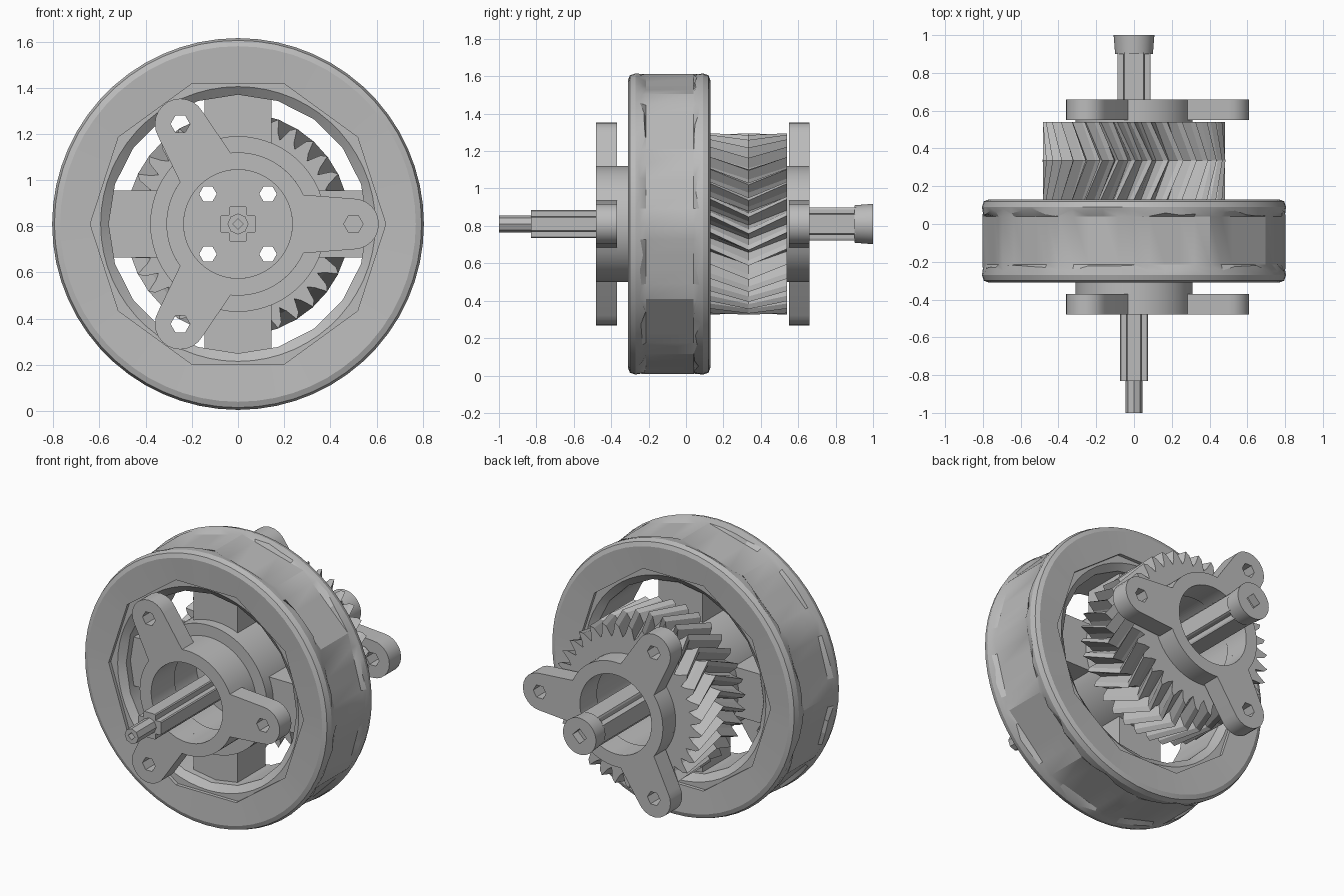
import bpy
import bmesh
import math
import random
from math import pi, cos, sin, tau

if "Cube" in bpy.data.objects:
    bpy.data.objects.remove(bpy.data.objects["Cube"], do_unlink=True)
random.seed(4)
AXLE_Z = 0.81
SEG = 60

grey = bpy.data.materials.new("mid_grey")
grey.use_nodes = True
grey.diffuse_color = (0.5, 0.5, 0.5, 1)
grey.node_tree.nodes["Principled BSDF"].inputs["Base Color"].default_value = (0.5, 0.5, 0.5, 1)


def add_object(name, mesh, smooth=True):
    mesh.materials.clear()
    mesh.materials.append(grey)
    obj = bpy.data.objects.new(name, mesh)
    bpy.context.collection.objects.link(obj)
    obj.location.z = AXLE_Z
    if smooth:
        bpy.ops.object.select_all(action='DESELECT')
        obj.select_set(True)
        bpy.context.view_layer.objects.active = obj
        bpy.ops.object.shade_smooth_by_angle(angle=math.radians(22))
    return obj


# Radius rules: circle, regular polygon and cross as functions of the angle
def circle(r):
    return lambda a: r


def polygon(r, n):
    step = tau / n
    return lambda a: r * cos(step / 2) / cos((a + 1e-9) % step - step / 2)


def cross(long, short):
    def rect(a, w, h):
        return min(w / max(abs(cos(a)), 1e-6), h / max(abs(sin(a)), 1e-6))
    return lambda a: max(rect(a, long, short), rect(a, short, long))


# Loft rings around the y axis; each ring is (radius rule, y or y rule, twist)
def loft(name, rings, closed=True, seg=SEG, smooth=True):
    bm = bmesh.new()
    loops = []
    for ring in rings:
        rule, y = ring[:2]
        twist = ring[2] if len(ring) > 2 else 0
        loop = []
        for i in range(seg):
            a = tau * i / seg
            r = rule(a)
            depth = y(a) if callable(y) else y
            loop.append(bm.verts.new((r * cos(a + twist), depth, r * sin(a + twist))))
        loops.append(loop)
    pairs = list(zip(loops, loops[1:]))
    if closed:
        pairs.append((loops[-1], loops[0]))
    else:
        bm.faces.new(loops[0])
        bm.faces.new(loops[-1])
    for p, q in pairs:
        for i in range(seg):
            j = (i + 1) % seg
            bm.faces.new((p[i], p[j], q[j], q[i]))
    bmesh.ops.recalc_face_normals(bm, faces=bm.faces[:])
    mesh = bpy.data.meshes.new(name)
    bm.to_mesh(mesh)
    bm.free()
    return add_object(name, mesh, smooth)


def tube(name, inner, outer, y0, y1):
    return loft(name, [(circle(inner), y0), (circle(outer), y0),
                       (circle(outer), y1), (circle(inner), y1)])


def arc(cx, cy, r, a0, a1, n):
    return [(cx + r * cos(a0 + (a1 - a0) * i / n), cy + r * sin(a0 + (a1 - a0) * i / n))
            for i in range(n + 1)]


# Flat plate with holes, facing the front
def plate(name, outlines, y, thickness):
    curve = bpy.data.curves.new(name, 'CURVE')
    curve.dimensions = '2D'
    curve.fill_mode = 'BOTH'
    curve.extrude = thickness / 2
    for pts in outlines:
        spline = curve.splines.new('POLY')
        spline.points.add(len(pts) - 1)
        for point, (px, pz) in zip(spline.points, pts):
            point.co = (px, pz, 0, 1)
        spline.use_cyclic_u = True
    temp = bpy.data.objects.new(name + "_outline", curve)
    bpy.context.collection.objects.link(temp)
    graph = bpy.context.evaluated_depsgraph_get()
    mesh = bpy.data.meshes.new_from_object(temp.evaluated_get(graph))
    bpy.data.objects.remove(temp, do_unlink=True)
    bm = bmesh.new()
    bm.from_mesh(mesh)
    bmesh.ops.remove_doubles(bm, verts=bm.verts[:], dist=1e-5)
    bmesh.ops.recalc_face_normals(bm, faces=bm.faces[:])
    bm.to_mesh(mesh)
    bm.free()
    obj = add_object(name, mesh)
    obj.rotation_euler.x = pi / 2
    obj.location.y = y
    return obj


def hole(cx, cz, r, n):
    return arc(cx, cz, r, 0, tau * (n - 1) / n, n - 1)


# Tyre: round shoulders, twelve-sided tread, ten-sided opening
def ragged(y, amount):
    return lambda a: y + random.uniform(-amount, amount)


loft("tyre", [
    (polygon(0.64, 10), -0.30), (circle(0.77), -0.31), (circle(0.795), -0.30),
    (circle(0.805), -0.27), (circle(0.80), ragged(-0.235, 0.02)),
    (polygon(0.803, 12), -0.215), (polygon(0.803, 12), 0.04),
    (circle(0.80), ragged(0.06, 0.02)), (circle(0.805), 0.09),
    (circle(0.795), 0.12), (circle(0.77), 0.13), (polygon(0.64, 10), 0.12)])

# Rim inside the tyre opening
loft("rim", [
    (polygon(0.56, 20), -0.25), (circle(0.595), -0.28), (polygon(0.66, 10), -0.28),
    (polygon(0.66, 10), 0.10), (circle(0.595), 0.10), (polygon(0.56, 20), 0.07)])

# Hub and four broad spokes
tube("hub", 0.24, 0.38, -0.27, 0.14)
for k in range(4):
    bm = bmesh.new()
    bmesh.ops.create_cube(bm, size=1)
    for v in bm.verts:
        v.co = (0.45 + v.co.x * 0.26, -0.08 + v.co.y * 0.26, v.co.z * 0.29)
    mesh = bpy.data.meshes.new("spoke")
    bm.to_mesh(mesh)
    bm.free()
    add_object("spoke_%d" % (k + 1), mesh, False).rotation_euler.y = k * pi / 2

# Herringbone gear behind the wheel
TEETH = 34


def tooth(a):
    phase = round(a * TEETH * 4 / tau) % 4
    return (0.405, 0.43, 0.485, 0.465)[phase]


loft("herringbone_gear", [
    (circle(0.24), 0.13), (tooth, 0.13), (tooth, 0.335, -0.2),
    (tooth, 0.54), (circle(0.24), 0.54)], seg=TEETH * 4, smooth=False)

# Three-armed flanges with hexagonal bolt holes, and their collars
outline, holes = [], [hole(0, 0, 0.235, 48)]
for k in range(3):
    mid = k * tau / 3
    cx, cz = 0.5 * cos(mid), 0.5 * sin(mid)
    outline += arc(cx, cz, 0.11, mid - pi / 2, mid + pi / 2, 12)
    outline += arc(0, 0, 0.31, mid + 0.42, mid + tau / 3 - 0.42, 14)
    holes.append(hole(cx, cz, 0.042, 6))
plate("front_flange", [outline] + holes, -0.425, 0.11)
plate("back_flange", [outline] + holes, 0.605, 0.11)
tube("front_collar", 0.235, 0.31, -0.372, -0.26)
tube("back_collar", 0.235, 0.31, 0.50, 0.552)

# Drilled web that carries the shaft inside the hub
web = [hole(0, 0, 0.245, 48)]
for sx in (-1, 1):
    for sz in (-1, 1):
        web.append(hole(sx * 0.13, sz * 0.13, 0.038, 6))
plate("hub_web", web, 0.0, 0.10)

# Shaft: ribbed along its length, slim square front end, round socketed head
loft("ribbed_shaft", [(cross(0.075, 0.04), -0.83), (cross(0.075, 0.04), 0.0),
                      (cross(0.088, 0.055), 0.02), (cross(0.088, 0.055), 0.91)],
     closed=False, seg=72, smooth=False)
loft("shaft_tip", [(polygon(0.022, 4), -0.96), (polygon(0.022, 4), -1.0),
                   (polygon(0.045, 8), -1.0), (polygon(0.045, 8), -0.80)],
     closed=False, seg=24)
loft("shaft_head", [(circle(0.10), 0.90), (circle(0.108), 1.0),
                    (polygon(0.045, 4), 1.0), (polygon(0.045, 4), 0.95)],
     closed=False, seg=48)
